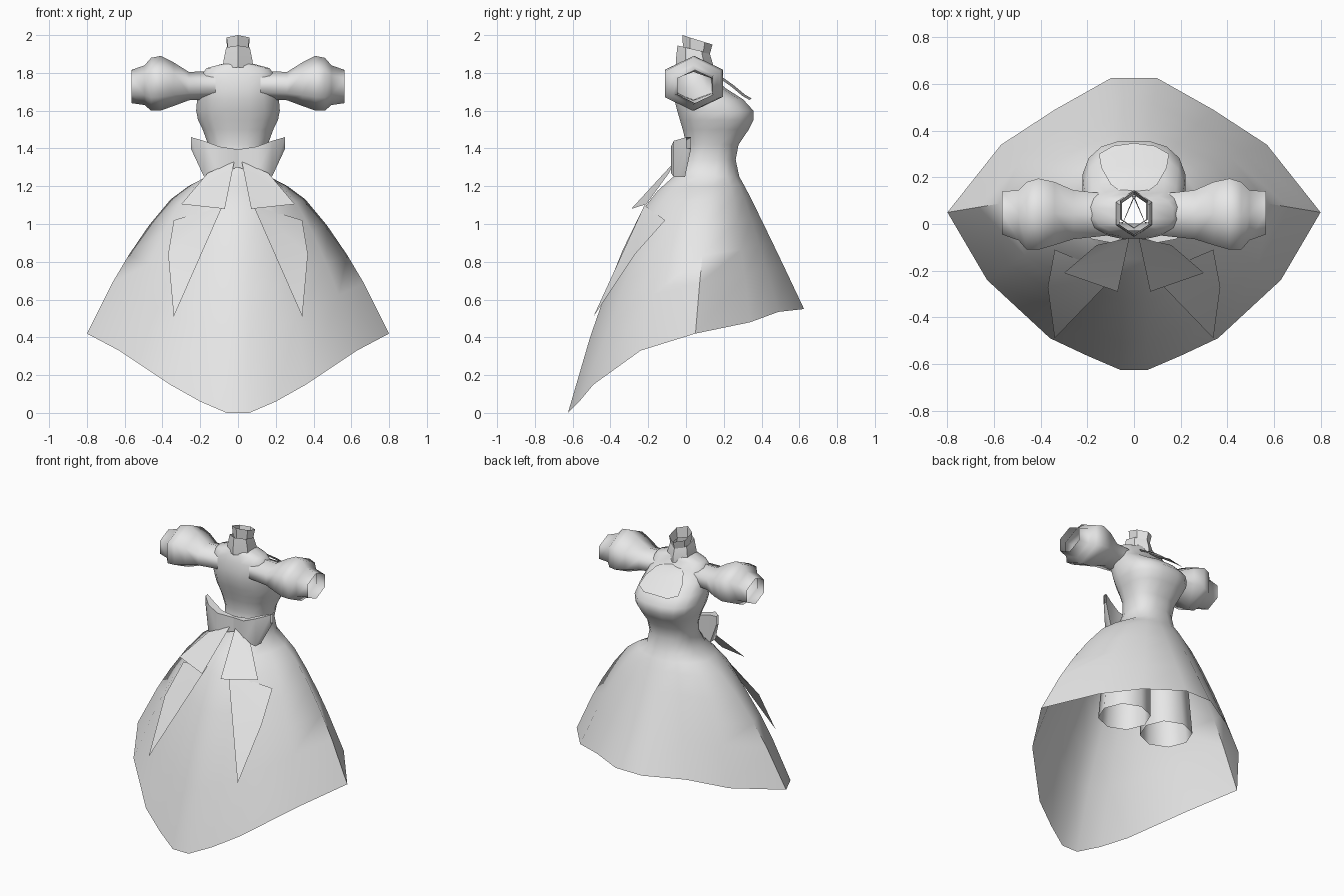
import bpy, bmesh, math

if "Cube" in bpy.data.objects:
    bpy.data.objects.remove(bpy.data.objects["Cube"])

grey = bpy.data.materials.new("light grey cloth")
grey.diffuse_color = (0.8, 0.8, 0.8, 1)
grey.use_nodes = True
grey.node_tree.nodes["Principled BSDF"].inputs["Base Color"].default_value = grey.diffuse_color


def make(name, verts, faces, angle=60):
    me = bpy.data.meshes.new(name)
    me.from_pydata(verts, [], faces)
    bm = bmesh.new()
    bm.from_mesh(me)
    bmesh.ops.recalc_face_normals(bm, faces=bm.faces)
    bm.to_mesh(me)
    bm.free()
    ob = bpy.data.objects.new(name, me)
    bpy.context.collection.objects.link(ob)
    me.materials.append(grey)
    bpy.ops.object.select_all(action='DESELECT')
    ob.select_set(True)
    bpy.context.view_layer.objects.active = ob
    bpy.ops.object.shade_smooth_by_angle(angle=math.radians(angle))
    return ob


def loft(name, rings, angle=60):
    # skin a list of equal closed rings, ends left open
    n = len(rings[0])
    faces = [(k * n + i, k * n + (i + 1) % n, (k + 1) * n + (i + 1) % n, (k + 1) * n + i)
             for k in range(len(rings) - 1) for i in range(n)]
    return make(name, [p for r in rings for p in r], faces, angle)


def spow(v, e):
    return math.copysign(abs(v) ** e, v)


def body_ring(z, w, yb, yf, e=0.8):
    out = []
    for i in range(16):
        a = math.tau * (i + 0.5) / 16
        out.append((w * spow(math.sin(a), e),
                    (yf + yb) / 2 + (yf - yb) / 2 * spow(math.cos(a), e), z))
    return out


# bodice sections: height, half width, back, chest
bodice = [(1.85, .075, -.03, .12), (1.825, .17, -.04, .13), (1.78, .20, -.055, .15),
          (1.72, .21, -.065, .21), (1.66, .22, -.065, .305), (1.60, .225, -.05, .36),
          (1.55, .215, -.035, .36), (1.50, .19, -.02, .335), (1.42, .16, 0, .28),
          (1.34, .15, -.01, .265), (1.25, .17, -.07, .285)]
rings = [body_ring(*b) for b in bodice]

# skirt: blend from the waist to a slanted hem, bulging at sides and train
half = [(.1, .625, .55), (.34, .49, .535), (.57, .34, .48), (.8, .05, .42),
        (.63, -.24, .33), (.36, -.49, .15), (.2, -.565, .06), (.06, -.625, 0)]
hem = half + [(-x, y, z) for x, y, z in reversed(half)]
bulge = [0.1, 0.35, 0.75, 1, 1, 1, 1, 1]
bulge += bulge[::-1]
waist = rings[-1]
for tz, tr in [(.06, .15), (.145, .30), (.31, .48), (.5, .65), (.68, .79), (1, 1)]:
    ring = []
    for p, h, b in zip(waist, hem, bulge):
        t = tz + (tr - tz) * b
        ring.append((p[0] + (h[0] - p[0]) * t, p[1] + (h[1] - p[1]) * t,
                     p[2] + (h[2] - p[2]) * tz))
    rings.append(ring)
loft("gown", rings)


def tube(name, secs, n, angle=50):
    # upright tube: centre x, centre y, z, radius x, radius y, forward tilt
    loft(name, [[(cx + rx * math.sin(math.tau * i / n), cy + ry * math.cos(math.tau * i / n),
                  z + tilt * math.cos(math.tau * i / n)) for i in range(n)]
                for cx, cy, z, rx, ry, tilt in secs], angle)


# neck band and the separate collar above it
tube("neck_band", [(0, .045, 1.82, .09, .10, -.01), (0, .045, 1.86, .088, .098, -.015),
                   (0, .04, 1.925, .072, .085, -.02)], 6)
tube("collar", [(0, .055, 1.91, .06, .07, -.015), (0, .06, 1.975, .07, .08, -.025)], 6)

# puff sleeve sections: x, y range, z range
sleeve = [(.12, -.05, .13, 1.66, 1.81), (.26, -.065, .145, 1.655, 1.805),
          (.34, -.09, .18, 1.625, 1.855), (.41, -.11, .195, 1.60, 1.89),
          (.46, -.11, .18, 1.60, 1.88), (.495, -.07, .145, 1.63, 1.84),
          (.565, -.045, .14, 1.64, 1.815)]
for side, s in (("left", -1), ("right", 1)):
    loft(side + "_sleeve", [
        [(s * x, (y0 + y1) / 2 + (y1 - y0) / 2 * math.sin(math.tau * i / 6) / .866,
          (z0 + z1) / 2 + (z1 - z0) / 2 * math.cos(math.tau * i / 6)) for i in range(6)]
        for x, y0, y1, z0, z1 in sleeve], 70)
    # legs hidden under the skirt
    tube(side + "_leg", [(s * .17, .11, .565, .165, .165, 0),
                         (s * .15, .11, 1.0, .15, .14, 0)], 8)
    # bow loop: pinched at the knot, flaring outward
    loft(side + "_bow_loop", [
        [(s * x, y - d, z0), (s * x, y - d, z1), (s * x, y + d, z1), (s * x, y + d, z0)]
        for x, y, d, z0, z1 in [(0, -.04, .01, 1.30, 1.395), (.10, -.055, .025, 1.27, 1.41),
                                (.18, -.035, .03, 1.25, 1.44), (.25, .015, .012, 1.40, 1.46)]])
    # short ribbon end, kicked out from the skirt
    make(side + "_short_ribbon", [(s * .02, -.06, 1.33), (s * .16, -.09, 1.27),
                                  (s * .30, -.21, 1.105), (s * .07, -.29, 1.08)],
         [(0, 1, 2), (0, 2, 3)])
    # long pointed ribbon
    make(side + "_long_ribbon", [(s * .08, -.22, 1.10), (s * .34, -.11, 1.02),
                                 (s * .37, -.27, .84), (s * .34, -.49, .51)],
         [(0, 1, 2), (0, 2, 3)])

# bib lying over the upper chest
rows = [(.03, .12, 1.80), (.10, .17, 1.785), (.14, .24, 1.735), (.15, .30, 1.685), (.09, .335, 1.665)]
verts = [(w * k, y + .012 * (1 - k * k), z - .008 * k * k) for w, y, z in rows for k in (-1, 0, 1)]
make("bib", verts, [(r * 3 + c, r * 3 + c + 1, r * 3 + c + 4, r * 3 + c + 3)
                    for r in range(len(rows) - 1) for c in (0, 1)])
